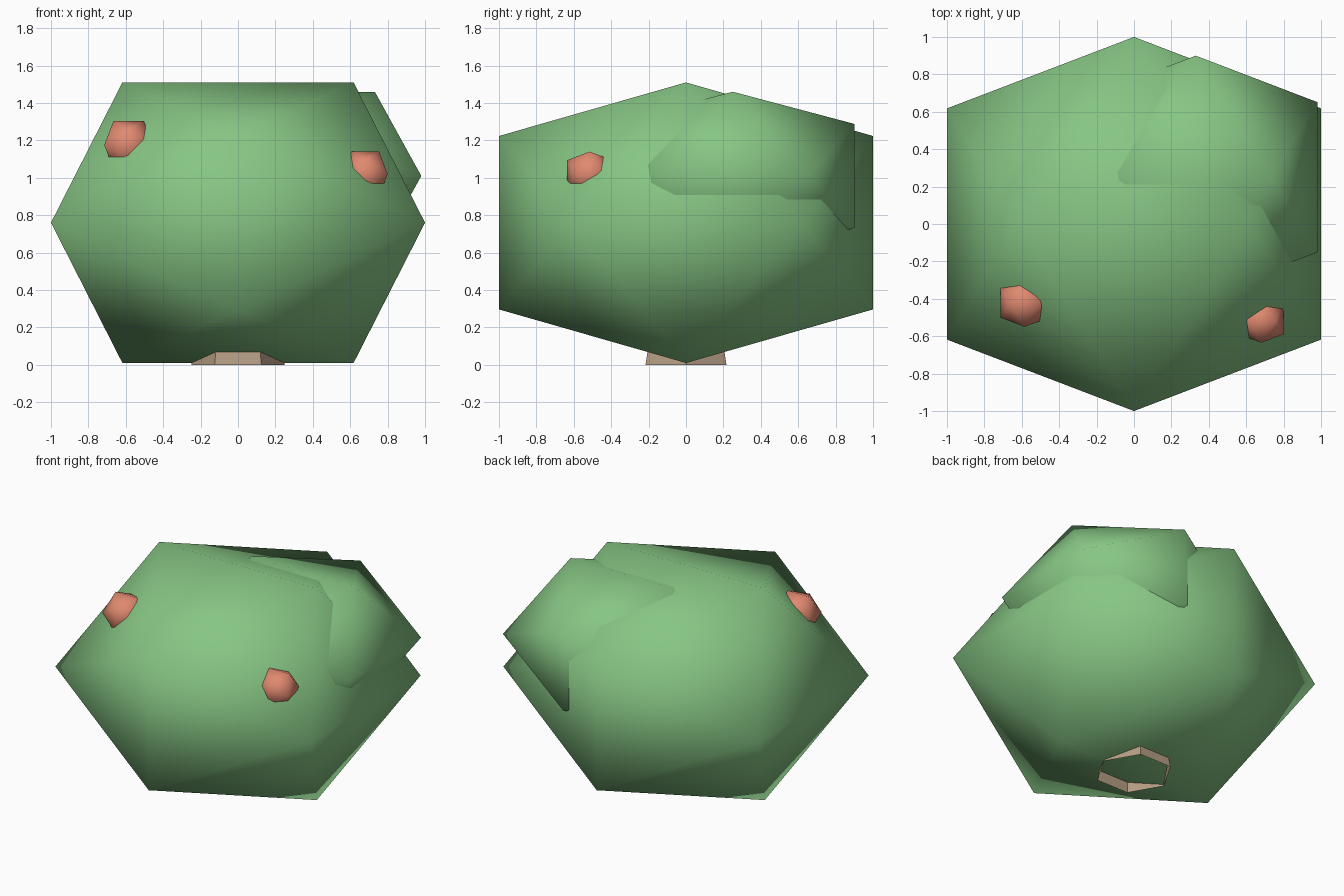
import bpy, bmesh, math
from mathutils import Vector

cube = bpy.data.objects.get("Cube")
if cube:
    bpy.data.objects.remove(cube, do_unlink=True)

GOLDEN = (math.sqrt(5) - 1) / 2


def make_material(name, rgb):
    mat = bpy.data.materials.new(name)
    mat.use_nodes = True
    mat.diffuse_color = (*rgb, 1)
    bsdf = next(n for n in mat.node_tree.nodes if n.type == 'BSDF_PRINCIPLED')
    bsdf.inputs["Base Color"].default_value = (*rgb, 1)
    return mat


def add_object(name, bm, mat, smooth):
    bmesh.ops.recalc_face_normals(bm, faces=bm.faces)
    for face in bm.faces:
        face.smooth = smooth
    mesh = bpy.data.meshes.new(name)
    bm.to_mesh(mesh)
    bm.free()
    mesh.materials.append(mat)
    obj = bpy.data.objects.new(name, mesh)
    bpy.context.collection.objects.link(obj)
    return obj


def icosahedron(name, center, size, mat):
    """Smooth twenty-sided ball hulled from three crossed golden rectangles."""
    bm = bmesh.new()
    for a in (-1, 1):
        for b in (-GOLDEN, GOLDEN):
            for corner in ((0, a, b), (b, 0, a), (a, b, 0)):
                bm.verts.new(Vector(corner) * Vector((1, 1, 1)).length / math.sqrt(3))
    bmesh.ops.convex_hull(bm, input=bm.verts)
    bmesh.ops.scale(bm, vec=size, verts=bm.verts)
    bmesh.ops.translate(bm, vec=center, verts=bm.verts)
    return add_object(name, bm, mat, True)


leaf = make_material("leaf green", (0.24, 0.56, 0.23))
fruit = make_material("coral red", (0.75, 0.25, 0.16))
bark = make_material("pale bark", (0.46, 0.34, 0.23))

# Foliage: main bush and the smaller clump at the back
icosahedron("main_foliage", (0, 0, 0.76), (1, 1, 0.75), leaf)
icosahedron("side_foliage", (0.33, 0.25, 1.01), (0.65, 0.65, 0.45), leaf)

# Berries half sunk in the foliage
icosahedron("berry_right", (-0.585, -0.42, 1.175), (0.13, 0.13, 0.13), fruit)
icosahedron("berry_left", (0.68, -0.515, 1.02), (0.12, 0.12, 0.12), fruit)

# Hollow hexagonal stem, open at the ends
bm = bmesh.new()
rings = []
for radius, z in ((0.25, 0), (0.2, 0.28)):
    rings.append([bm.verts.new((radius * math.cos(i * math.pi / 3),
                                radius * math.sin(i * math.pi / 3), z))
                  for i in range(6)])
low, high = rings
for i in range(6):
    j = (i + 1) % 6
    bm.faces.new((low[i], low[j], high[j], high[i]))
add_object("stem", bm, bark, False)
